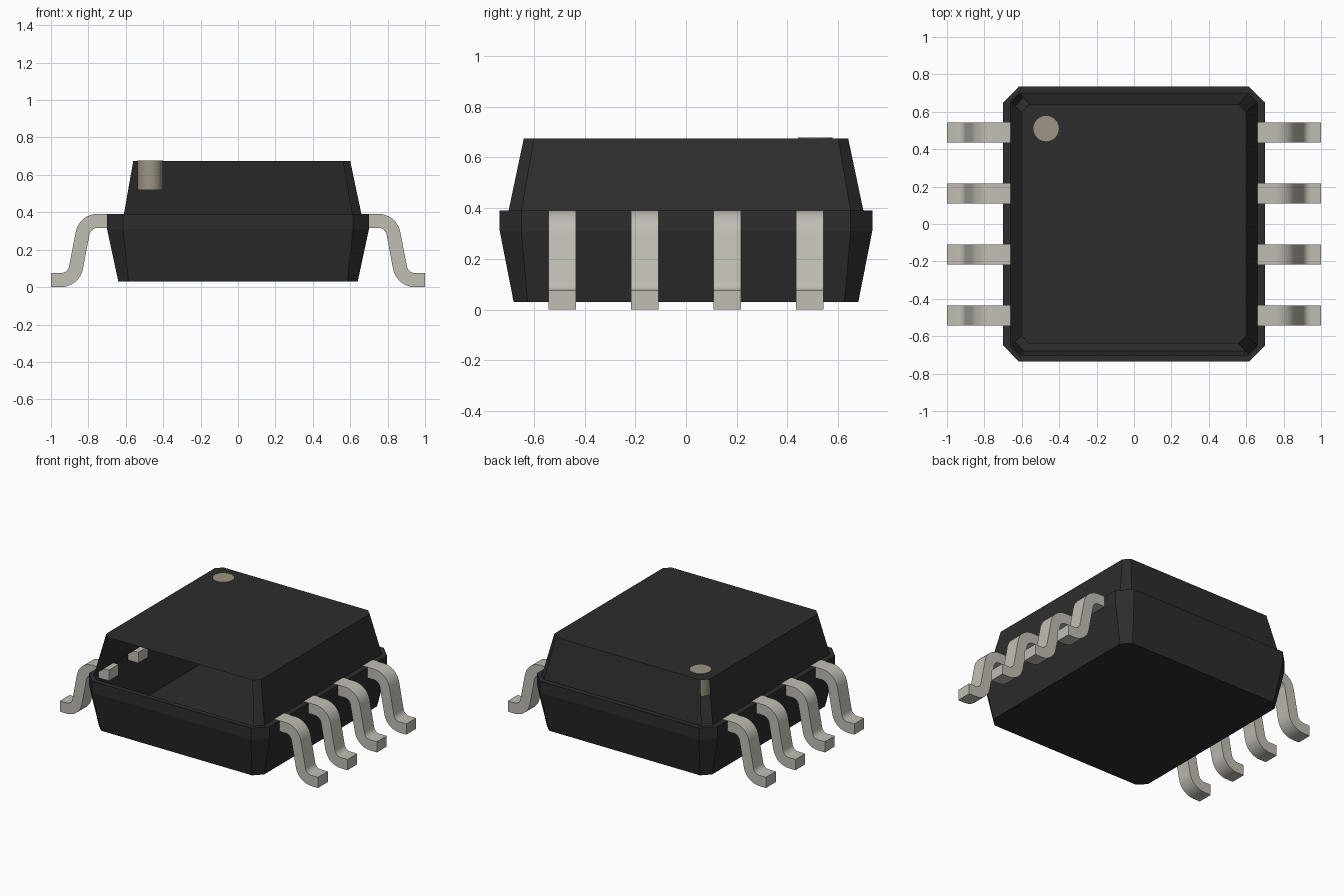
import bpy, bmesh
from math import sin, cos, radians

old = bpy.data.objects.get("Cube")
if old:
    bpy.data.objects.remove(old, do_unlink=True)


def material(name, rgb):
    m = bpy.data.materials.new(name)
    m.use_nodes = True
    color = (*rgb, 1)
    m.diffuse_color = color
    bsdf = m.node_tree.nodes["Principled BSDF"]
    bsdf.inputs["Base Color"].default_value = color
    bsdf.inputs["Roughness"].default_value = 0.6
    return m


BLACK = material("black plastic", (0.026, 0.026, 0.026))
METAL = material("tinned metal", (0.53, 0.51, 0.45))
TAN = material("tan marker", (0.33, 0.30, 0.23))


def make_object(name, bm, mat, smooth=False):
    mesh = bpy.data.meshes.new(name)
    bm.to_mesh(mesh)
    bm.free()
    mesh.materials.append(mat)
    obj = bpy.data.objects.new(name, mesh)
    bpy.context.collection.objects.link(obj)
    if smooth:
        bpy.ops.object.select_all(action='DESELECT')
        obj.select_set(True)
        bpy.context.view_layer.objects.active = obj
        bpy.ops.object.shade_smooth_by_angle(angle=radians(35))
    return obj


def ring(bm, hx, hy, c, z):
    """Rectangle with cut corners, counter-clockwise from the +x side."""
    pts = [(hx, c - hy), (hx, hy - c), (hx - c, hy), (c - hx, hy),
           (-hx, hy - c), (-hx, c - hy), (c - hx, -hy), (hx - c, -hy)]
    return [bm.verts.new((x, y, z)) for x, y in pts]


def bridge(bm, low, high, skip=()):
    for i in range(8):
        if i not in skip:
            j = (i + 1) % 8
            bm.faces.new((low[i], low[j], high[j], high[i]))


# Hollow lower case: floor, sloped sides, upright band and inward ledge
bm = bmesh.new()
floor = ring(bm, 0.64, 0.68, 0.055, 0.03)
band = ring(bm, 0.70, 0.735, 0.085, 0.31)
rim = ring(bm, 0.70, 0.735, 0.085, 0.39)
ledge = ring(bm, 0.66, 0.70, 0.05, 0.39)
bm.faces.new(floor[::-1])
for a, b in ((floor, band), (band, rim), (rim, ledge)):
    bridge(bm, a, b)
make_object("lower_case", bm, BLACK)

# Upper case: open at the front and at the two -x corners
bm = bmesh.new()
base = ring(bm, 0.66, 0.70, 0.05, 0.39)
top = ring(bm, 0.60, 0.64, 0.04, 0.675)
bridge(bm, base, top, skip=(3, 5, 6))
bm.faces.new(top)
make_object("upper_case", bm, BLACK)

# Round marker pin set into the top
bm = bmesh.new()
bmesh.ops.create_cone(bm, cap_ends=True, segments=32, radius1=0.068,
                      radius2=0.068, depth=0.16)
bmesh.ops.translate(bm, verts=bm.verts, vec=(-0.47, 0.51, 0.598))
make_object("corner_marker", bm, TAN, smooth=True)


# Bent leads
def arc(cx, cz, r, start, end, steps=8):
    angles = [radians(start + (end - start) * i / steps) for i in range(steps + 1)]
    return [(cx + r * cos(a), cz + r * sin(a)) for a in angles]


SHOULDER, HEEL = (0.75, 0.272), (0.947, 0.12)
OUTER, INNER = 0.12, 0.045
profile = ([(0.62, 0.392)] + arc(*SHOULDER, OUTER, 90, 10)
           + arc(*HEEL, INNER, 190, 270) + [(1, 0.075), (1, 0)]
           + arc(*HEEL, OUTER, 270, 190) + arc(*SHOULDER, INNER, 10, 90)
           + [(0.62, 0.317)])


def lead(name, side, y, width=0.108):
    bm = bmesh.new()
    face = bm.faces.new([bm.verts.new((side * x, y - width / 2, z))
                         for x, z in profile])
    new = bmesh.ops.extrude_face_region(bm, geom=[face])["geom"]
    verts = [v for v in new if isinstance(v, bmesh.types.BMVert)]
    bmesh.ops.translate(bm, verts=verts, vec=(0, width, 0))
    bmesh.ops.recalc_face_normals(bm, faces=bm.faces)
    make_object(name, bm, METAL, smooth=True)


for side, label in ((1, "left"), (-1, "right")):
    for n in range(4):
        lead(f"{label}_lead_{n + 1}", side, (n - 1.5) * 0.326)
